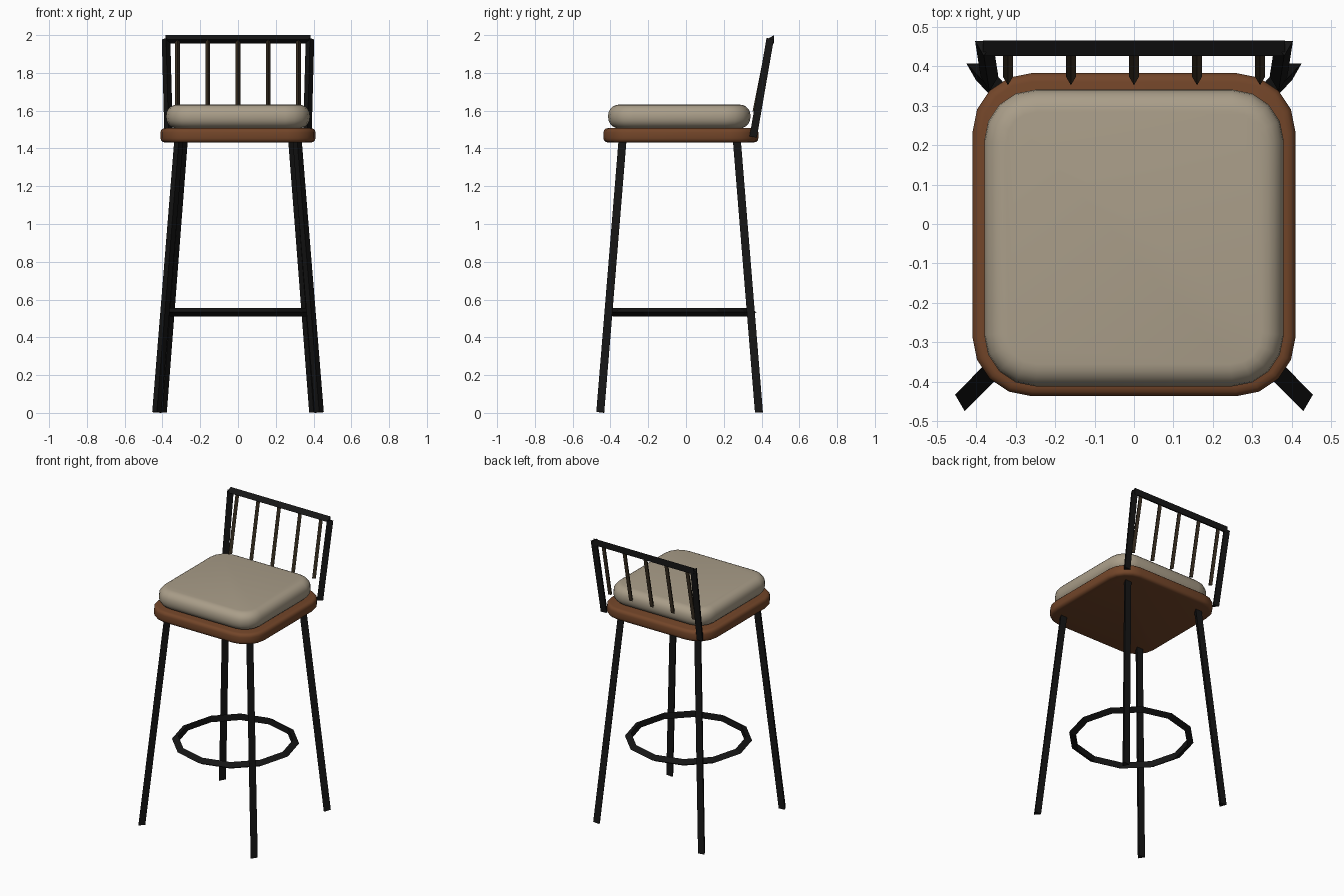
import bpy, bmesh, math
from mathutils import Vector

if "Cube" in bpy.data.objects:
    bpy.data.objects.remove(bpy.data.objects["Cube"])

CY = -0.027  # seat centre in y


def material(name, rgb):
    m = bpy.data.materials.new(name)
    m.diffuse_color = (*rgb, 1)
    m.use_nodes = True
    m.node_tree.nodes["Principled BSDF"].inputs["Base Color"].default_value = m.diffuse_color
    return m


WOOD = material("wood", (0.17, 0.06, 0.022))
FABRIC = material("fabric", (0.40, 0.34, 0.25))
BLACK = material("black_metal", (0.008, 0.008, 0.008))
BRONZE = material("bronze_metal", (0.05, 0.035, 0.02))


def finish(bm, name, mat, smooth=None):
    bmesh.ops.recalc_face_normals(bm, faces=bm.faces)
    me = bpy.data.meshes.new(name)
    bm.to_mesh(me)
    bm.free()
    me.materials.append(mat)
    ob = bpy.data.objects.new(name, me)
    bpy.context.collection.objects.link(ob)
    if smooth:
        bpy.ops.object.select_all(action='DESELECT')
        ob.select_set(True)
        bpy.context.view_layer.objects.active = ob
        bpy.ops.object.shade_smooth_by_angle(angle=math.radians(smooth))
    return ob


def slab(name, lo, hi, corner, corner_seg, edge, edge_seg, mat):
    """Box with rounded vertical corners and rounded top/bottom rims."""
    lo, hi = Vector(lo), Vector(hi)
    bm = bmesh.new()
    bmesh.ops.create_cube(bm, size=1)
    for v in bm.verts:
        v.co = Vector([(lo[i] + hi[i]) / 2 + v.co[i] * (hi[i] - lo[i]) for i in range(3)])
    upright = [e for e in bm.edges if abs(e.verts[0].co.z - e.verts[1].co.z) > 1e-4]
    bmesh.ops.bevel(bm, geom=upright, offset=corner, segments=corner_seg,
                    profile=0.5, affect='EDGES')
    rims = [e for e in bm.edges if abs(e.verts[0].co.z - e.verts[1].co.z) < 1e-4]
    bmesh.ops.bevel(bm, geom=rims, offset=edge, segments=edge_seg,
                    profile=0.5, affect='EDGES')
    return finish(bm, name, mat, 50)


def bar(name, a, b, r, mat):
    """Three-sided bar from a to b with its ridge facing the front."""
    a, b = Vector(a), Vector(b)
    d = (b - a).normalized()
    u = Vector((0, -1, 0))
    u = (u - d * u.dot(d)).normalized()
    w = d.cross(u)
    bm = bmesh.new()
    ring = []
    for p in (a, b):
        ring.append([bm.verts.new(p + r * (math.cos(t) * u + math.sin(t) * w))
                     for t in (i * math.tau / 3 for i in range(3))])
    for i in range(3):
        j = (i + 1) % 3
        bm.faces.new((ring[0][i], ring[0][j], ring[1][j], ring[1][i]))
    bm.faces.new(ring[0])
    bm.faces.new(ring[1])
    return finish(bm, name, mat)


# seat board and cushion
slab("seat", (-0.41, CY - 0.41, 1.432), (0.41, CY + 0.41, 1.507), 0.15, 4, 0.022, 3, WOOD)
slab("cushion", (-0.38, -0.412, 1.507), (0.38, 0.341, 1.632), 0.13, 4, 0.056, 5, FABRIC)

# splayed legs and back posts
for s, side in ((-1, "left"), (1, "right")):
    bar(f"front_leg_{side}", (s * 0.430, -0.447, 0.003), (s * 0.313, -0.329, 1.445), 0.028, BLACK)
    bar(f"back_leg_{side}", (s * 0.401, 0.393, 0.003), (s * 0.290, 0.276, 1.445), 0.028, BLACK)
    bar(f"back_post_{side}", (s * 0.367, 0.362, 1.46), (s * 0.381, 0.452, 1.98), 0.026, BLACK)

# top rail
bar("top_rail", (-0.383, 0.453, 1.977), (0.383, 0.453, 1.977), 0.026, BLACK)

# back spindles
for i in range(5):
    x = -0.32 + 0.16 * i
    bar(f"spindle_{i + 1}", (x, 0.367, 1.593), (x, 0.444, 1.975), 0.015, BRONZE)

# foot ring: twelve sections, three-sided tube
bm = bmesh.new()
loops = []
for i in range(12):
    a = i * math.tau / 12
    loop = []
    for k in range(3):
        t = k * math.tau / 3
        rad = 0.374 + 0.026 * math.cos(t)
        loop.append(bm.verts.new((rad * math.cos(a), CY + rad * math.sin(a),
                                  0.533 + 0.026 * math.sin(t))))
    loops.append(loop)
for i in range(12):
    p, q = loops[i], loops[(i + 1) % 12]
    for k in range(3):
        j = (k + 1) % 3
        bm.faces.new((p[k], q[k], q[j], p[j]))
finish(bm, "foot_ring", BLACK)
